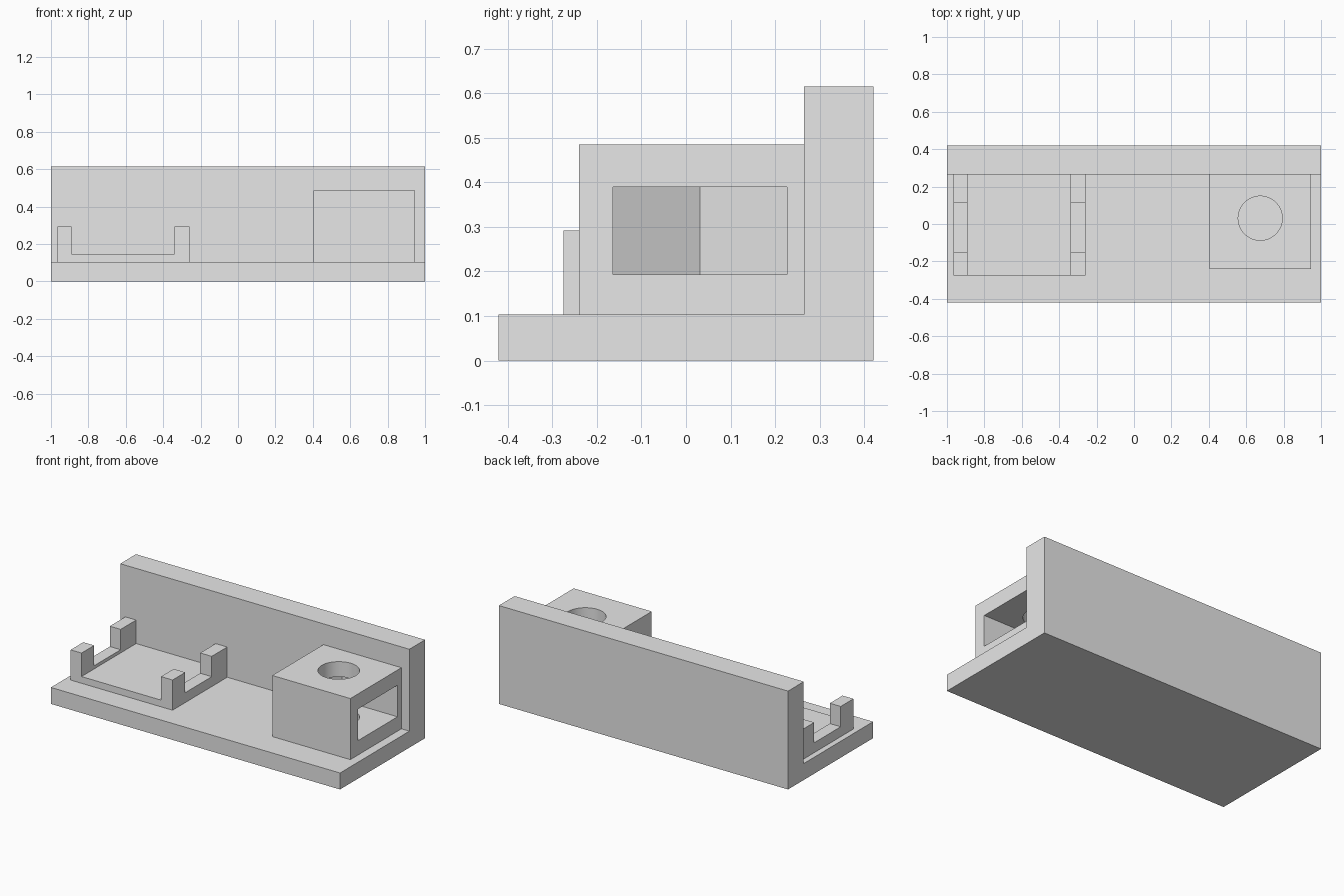
import bpy
import bmesh
from mathutils import Vector

if "Cube" in bpy.data.objects:
    bpy.data.objects.remove(bpy.data.objects["Cube"], do_unlink=True)

grey = bpy.data.materials.new("light grey")
grey.use_nodes = True
grey.diffuse_color = (0.8, 0.8, 0.8, 1)
grey.node_tree.nodes["Principled BSDF"].inputs["Base Color"].default_value = grey.diffuse_color


def prism(name, outline, direction):
    """Extrude a closed outline of 3D points along a direction."""
    bm = bmesh.new()
    face = bm.faces.new([bm.verts.new(p) for p in outline])
    moved = bmesh.ops.extrude_face_region(bm, geom=[face])["geom"]
    verts = [g for g in moved if isinstance(g, bmesh.types.BMVert)]
    bmesh.ops.translate(bm, verts=verts, vec=Vector(direction))
    bmesh.ops.recalc_face_normals(bm, faces=bm.faces)
    mesh = bpy.data.meshes.new(name)
    bm.to_mesh(mesh)
    bm.free()
    mesh.materials.append(grey)
    obj = bpy.data.objects.new(name, mesh)
    bpy.context.collection.objects.link(obj)
    return obj


def box(name, x, y, z):
    outline = [(x[0], y[0], z[0]), (x[1], y[0], z[0]), (x[1], y[1], z[0]), (x[0], y[1], z[0])]
    return prism(name, outline, (0, 0, z[1] - z[0]))


def cut(target, cutter):
    mod = target.modifiers.new("cut", "BOOLEAN")
    mod.operation = "DIFFERENCE"
    mod.solver = "EXACT"
    mod.object = cutter
    cutter.hide_render = True
    bpy.context.view_layer.objects.active = target
    bpy.ops.object.modifier_apply(modifier=mod.name)
    bpy.data.objects.remove(cutter, do_unlink=True)


FLOOR, WALL, FRONT, BACK = 0.103, 0.265, -0.42, 0.42

# L-shaped base and back wall
profile = [(FRONT, 0), (BACK, 0), (BACK, 0.615), (WALL, 0.615), (WALL, FLOOR), (FRONT, FLOOR)]
prism("base_and_back_wall", [(-1, y, z) for y, z in profile], (2, 0, 0))

# Block with a pointed side pocket and a round vertical hole
block = box("hollow_block", (0.405, 0.945), (-0.24, WALL), (FLOOR, 0.485))
cx, cy, half = 0.675, 0.031, 0.195
slot = [(0.45, cy), (0.5625, cy - half), (1.1, cy - half), (1.1, cy + half), (0.5625, cy + half)]
cut(block, prism("pocket_cutter", [(x, y, 0.193) for x, y in slot], (0, 0, 0.197)))
bpy.ops.mesh.primitive_cylinder_add(vertices=64, radius=0.118, depth=1.2, location=(cx, cy, 0.4))
cut(block, bpy.context.object)
bpy.ops.object.select_all(action="DESELECT")
block.select_set(True)
bpy.context.view_layer.objects.active = block
bpy.ops.object.shade_smooth_by_angle()

# Tray with side rails and four corner posts
sides = {"right": (-0.965, -0.89), "left": (-0.34, -0.26)}
ends = {"front": (-0.275, -0.15), "back": (0.112, WALL)}
box("tray_floor", (-0.89, -0.34), (-0.275, WALL), (FLOOR, 0.145))
for side, x in sides.items():
    box(side + "_tray_rail", x, (-0.15, 0.112), (FLOOR, 0.165))
    for end, y in ends.items():
        box(end + "_" + side + "_post", x, y, (FLOOR, 0.292))
